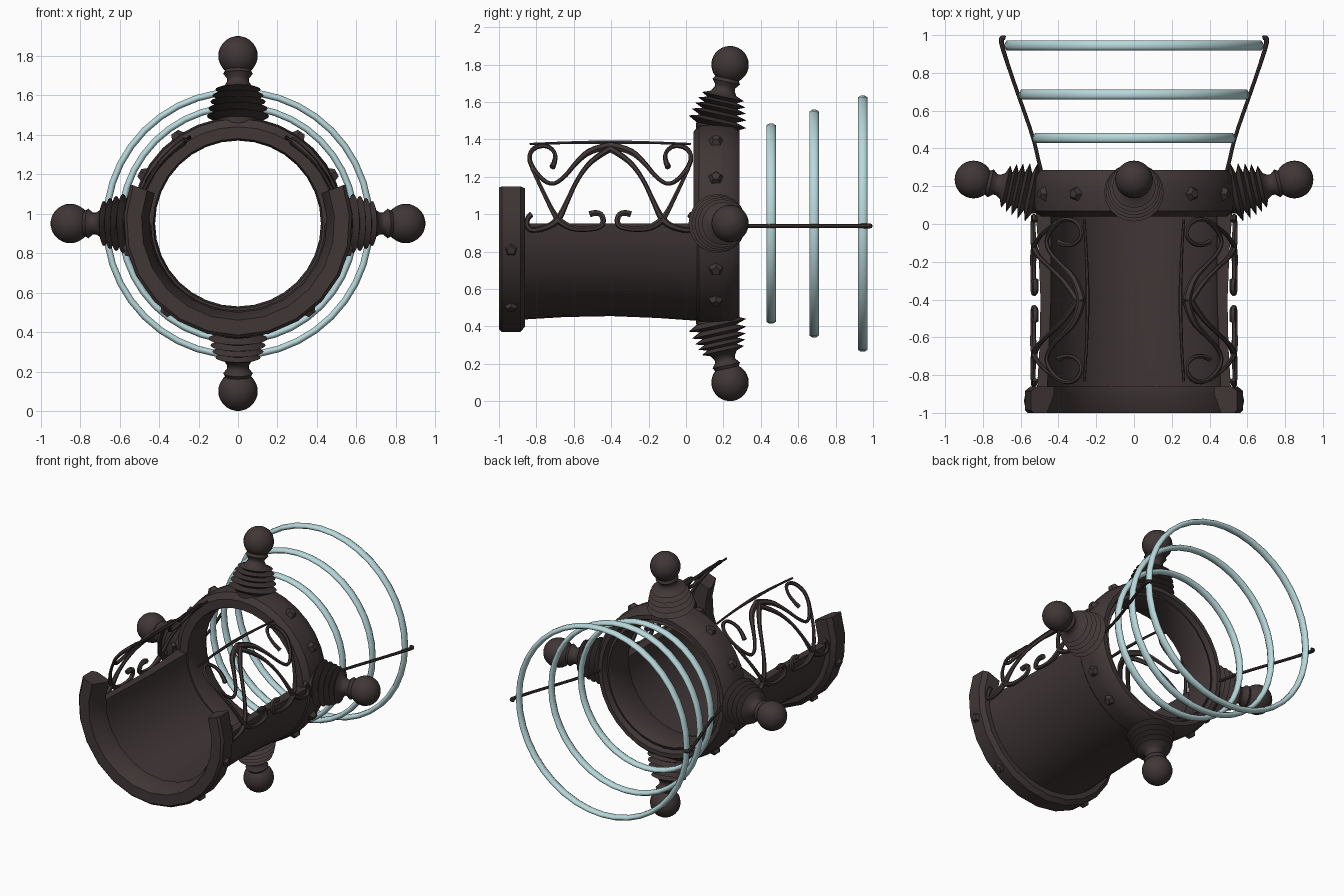
import bpy, bmesh, math
from mathutils import Vector, Matrix

if "Cube" in bpy.data.objects:
    bpy.data.objects.remove(bpy.data.objects["Cube"])

CZ = 0.95  # height of the main axis


def material(name, rgb):
    m = bpy.data.materials.new(name)
    m.diffuse_color = (*rgb, 1)
    m.use_nodes = True
    m.node_tree.nodes["Principled BSDF"].inputs["Base Color"].default_value = m.diffuse_color
    return m


IRON = material("dark brown iron", (0.052, 0.037, 0.037))
GLASS = material("pale teal", (0.48, 0.69, 0.71))


def finish(bm, name, mat, angle=35):
    bmesh.ops.recalc_face_normals(bm, faces=bm.faces)
    me = bpy.data.meshes.new(name)
    bm.to_mesh(me)
    bm.free()
    me.materials.append(mat)
    ob = bpy.data.objects.new(name, me)
    bpy.context.collection.objects.link(ob)
    if angle:
        bpy.ops.object.select_all(action='DESELECT')
        ob.select_set(True)
        bpy.context.view_layer.objects.active = ob
        bpy.ops.object.shade_smooth_by_angle(angle=math.radians(angle))
    return ob


def lathe_y(name, profile, mat, n, a0=0, a1=360, angle=35):
    """Closed (y, r) profile swept around the main axis, whole or part turn."""
    bm = bmesh.new()
    full = a1 - a0 == 360
    rows = []
    for i in range(n if full else n + 1):
        a = math.radians(a0 + (a1 - a0) * i / n)
        rows.append([bm.verts.new((r * math.cos(a), y, CZ + r * math.sin(a))) for y, r in profile])
    k = len(profile)
    for i in range(n):
        A, B = rows[i], rows[(i + 1) % len(rows)]
        for j in range(k):
            bm.faces.new((A[j], A[(j + 1) % k], B[(j + 1) % k], B[j]))
    if not full:
        bm.faces.new(rows[0])
        bm.faces.new(rows[-1])
    return finish(bm, name, mat, angle)


def path(name, splines, mat, depth, res=2):
    """Tubes through points (x, y, z, thickness), turned into a mesh."""
    cu = bpy.data.curves.new(name, 'CURVE')
    cu.dimensions = '3D'
    cu.bevel_depth = depth
    cu.bevel_resolution = res
    cu.use_fill_caps = True
    for pts in splines:
        sp = cu.splines.new('NURBS')
        sp.points.add(len(pts) - 1)
        for p, (x, y, z, w) in zip(sp.points, pts):
            p.co = (x, y, z, 1)
            p.radius = w
        sp.order_u = 3
        sp.use_endpoint_u = True
        sp.resolution_u = 4
    tmp = bpy.data.objects.new(name + " tmp", cu)
    bpy.context.collection.objects.link(tmp)
    dg = bpy.context.evaluated_depsgraph_get()
    me = bpy.data.meshes.new_from_object(tmp.evaluated_get(dg))
    bm = bmesh.new()
    bm.from_mesh(me)
    bpy.data.objects.remove(tmp)
    bpy.data.meshes.remove(me)
    return finish(bm, name, mat, 40)


# main collar
lathe_y("collar", [(0.04, 0.43), (0.04, 0.49), (0.07, 0.53), (0.17, 0.54), (0.25, 0.53), (0.285, 0.50),
                   (0.285, 0.47), (0.25, 0.455), (0.26, 0.435), (0.23, 0.42), (0.08, 0.42)], IRON, 32)

# half-pipe trough, slightly waisted
lathe_y("trough", [(-0.90, 0.515), (-0.65, 0.50), (-0.40, 0.495), (-0.15, 0.505), (0.06, 0.52),
                   (0.06, 0.44), (-0.40, 0.44), (-0.90, 0.46)], IRON, 20, 180, 360)

# thick front flange, rising above the trough edges
lathe_y("front_flange", [(-1.0, 0.49), (-1.0, 0.565), (-0.985, 0.58), (-0.885, 0.58), (-0.86, 0.55),
                         (-0.86, 0.45), (-0.90, 0.45)], IRON, 14, 160, 380, 25)

# studs on collar and flange
bm = bmesh.new()


def stud(deg, y, r):
    a = math.radians(deg)
    d = Vector((math.cos(a), 0, math.sin(a)))
    m = Matrix.Translation(Vector((0, y, CZ)) + d * r) @ d.to_track_quat('Z', 'Y').to_matrix().to_4x4()
    bmesh.ops.create_cone(bm, cap_ends=True, segments=5, radius1=0.05, radius2=0.024, depth=0.045, matrix=m)


for a in (27, 55, -27, -50):
    for b in (a, 180 - a):
        stud(b, 0.16, 0.54)
for a in (-14, -51):
    for b in (a, 180 - a):
        stud(b, -0.935, 0.572)
finish(bm, "studs", IRON, 0)

# four bellows with ball ends, leaning back
prof = [(-0.03, 0.10), (0.02, 0.11), (0.045, 0.158), (0.062, 0.10), (0.085, 0.15), (0.10, 0.095), (0.12, 0.14),
        (0.133, 0.09), (0.152, 0.13), (0.165, 0.08), (0.183, 0.115), (0.20, 0.07), (0.225, 0.055),
        (0.24, 0.055), (0.265, 0.075), (0.29, 0.06)]
for name, deg in (("right", 0), ("top", 90), ("left", 180), ("bottom", 270)):
    a, lean = math.radians(deg), math.radians(12.5)
    out = Vector((math.cos(a), 0, math.sin(a)))
    d = out * math.cos(lean) + Vector((0, math.sin(lean), 0))
    m = Matrix.Translation(Vector((0, 0.158, CZ)) + out * 0.5) @ d.to_track_quat('Z', 'Y').to_matrix().to_4x4()
    bm = bmesh.new()
    N = 20
    rows = [[bm.verts.new(m @ Vector((r * math.cos(t * math.tau / N), r * math.sin(t * math.tau / N), s)))
             for t in range(N)] for s, r in prof]
    for A, B in zip(rows, rows[1:]):
        for i in range(N):
            bm.faces.new((A[i], A[(i + 1) % N], B[(i + 1) % N], B[i]))
    bm.faces.new(rows[0])
    bm.faces.new(rows[-1])
    bmesh.ops.create_uvsphere(bm, u_segments=24, v_segments=14, radius=0.1,
                              matrix=m @ Matrix.Translation((0, 0, 0.358)))
    finish(bm, name + "_bellows_knob", IRON, 40)

# three pale hoops, growing to the back
for i, (y, r) in enumerate(((0.455, 0.518), (0.685, 0.592), (0.945, 0.668))):
    lathe_y("hoop_%d" % (i + 1), [(y + 0.028 * math.cos(t * math.tau / 8 + 0.39),
                                  r + 0.018 * math.sin(t * math.tau / 8 + 0.39)) for t in range(8)],
            GLASS, 40, angle=60)

# side rods that carry the hoops
path("hoop_rods", [[(s * x, y, 0.937, w) for x, y, w in
                    ((0.48, 0.24, 1), (0.505, 0.33, 1), (0.53, 0.45, 1), (0.615, 0.69, 1), (0.66, 0.82, 1),
                     (0.705, 0.96, 1.2), (0.70, 0.99, 1.5), (0.68, 0.985, 1))] for s in (1, -1)], IRON, 0.010)

# scrollwork on both sides: half pattern as (y offset from middle, z, thickness), bent round the pipe
half = [
    [(0, 1.385, 1), (0.2, 1.385, 0.7), (0.43, 1.375, 0.6)],
    [(0, 1.365, 2), (0.10, 1.35, 1.8), (0.18, 1.28, 1.1), (0.25, 1.19, 1), (0.32, 1.15, 1),
     (0.40, 1.22, 1.1), (0.44, 1.30, 1.1), (0.41, 1.36, 1.2), (0.33, 1.37, 1), (0.28, 1.31, 1), (0.31, 1.25, 1.4)],
    [(0, 1.35, 1.6), (0.09, 1.30, 1.3), (0.17, 1.20, 1), (0.23, 1.07, 1.1), (0.28, 0.96, 1.7), (0.36, 0.92, 1.3),
     (0.44, 0.91, 1.2), (0.45, 0.98, 1.2), (0.42, 1.0, 1.4)],
    [(0.42, 1.25, 0.9), (0.36, 1.12, 0.9), (0.30, 1.0, 1.2), (0.27, 0.96, 1.7), (0.20, 0.92, 1.4), (0.10, 0.92, 1.3),
     (0.03, 0.94, 1.3), (0.05, 1.02, 1.5), (0.11, 1.0, 1.6)],
]
for side, s in (("right", 1), ("left", -1)):
    splines = []
    for h in half:
        for f in (1, -1):
            row = []
            for dy, z, w in h:
                R = 0.50 + 0.035 * max(0, (1.25 - z) / 0.33)
                row.append((s * math.sqrt(R * R - (z - CZ) ** 2), -0.405 + f * dy, z, w))
            splines.append(row)
    path(side + "_scrollwork", splines, IRON, 0.0115, 1)
